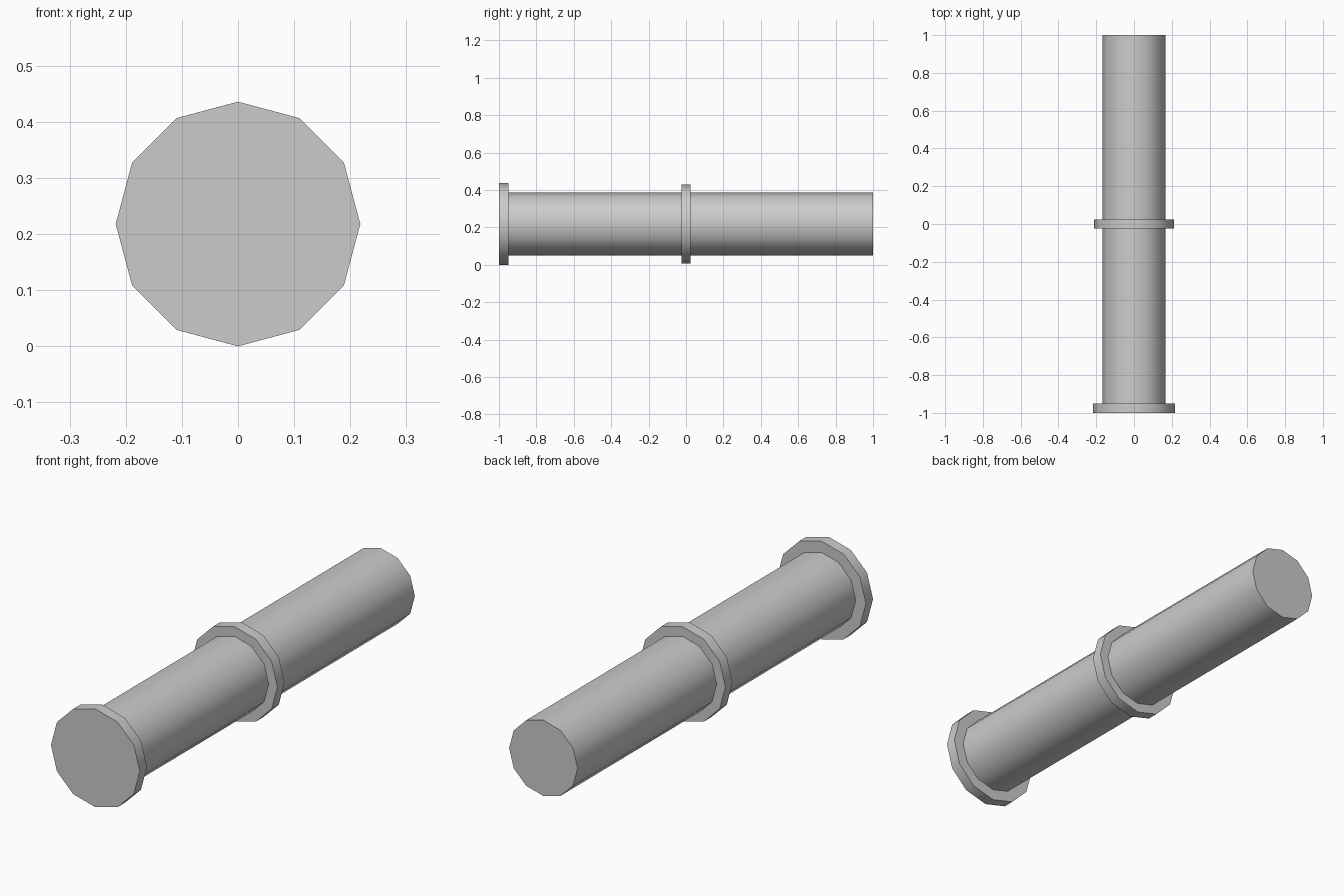
import bpy
import math

if "Cube" in bpy.data.objects:
    bpy.data.objects.remove(bpy.data.objects["Cube"])

SIDES = 12
AXIS_Z = 0.218


def round_part(name, radius, y_start, y_end):
    """Capped 12-sided cylinder lying along y, with a vertex pointing straight up."""
    bpy.ops.mesh.primitive_cylinder_add(
        vertices=SIDES, radius=radius, depth=y_end - y_start,
        location=(0, (y_start + y_end) / 2, AXIS_Z),
        rotation=(math.radians(90), 0, 0))
    part = bpy.context.object
    part.name = name
    bpy.ops.object.transform_apply(location=False, rotation=True, scale=False)
    bpy.ops.object.shade_smooth_by_angle(angle=math.radians(40))
    return part


# Main pipe body
round_part("pipe", 0.168, -0.99, 1.0)
# Flange closing the front end
round_part("end_flange", 0.218, -1.0, -0.95)
# Collar around the middle
round_part("middle_collar", 0.211, -0.025, 0.025)
